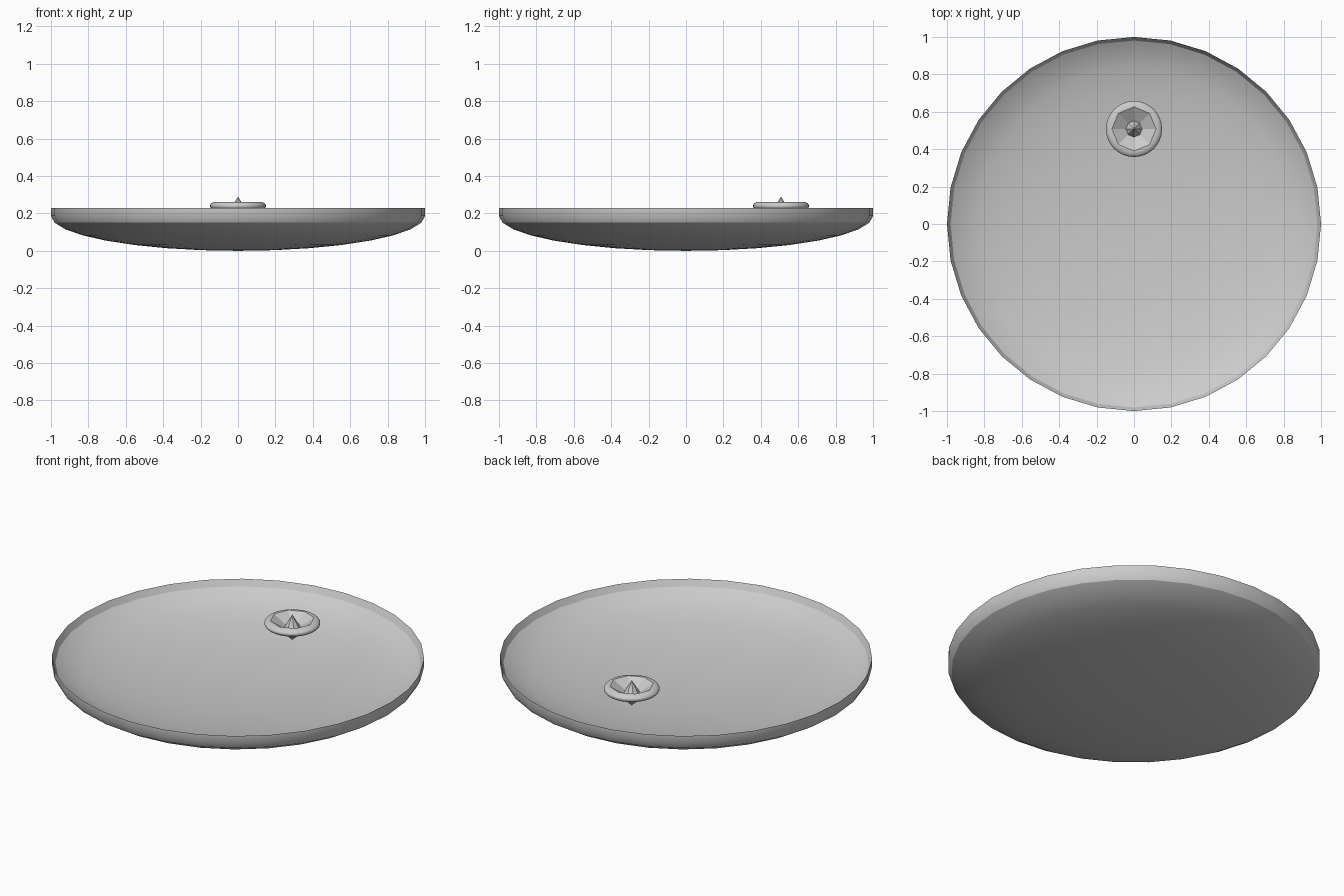
import bpy
import bmesh
from math import sin, cos, pi, radians

cube = bpy.data.objects.get("Cube")
if cube:
    bpy.data.objects.remove(cube, do_unlink=True)

grey = bpy.data.materials.new("light_grey")
grey.use_nodes = True
colour = (0.6, 0.6, 0.6, 1)
grey.diffuse_color = colour
grey.node_tree.nodes["Principled BSDF"].inputs["Base Color"].default_value = colour


def octagon(angle):
    """Radius factor that turns a circle into an eight-sided outline."""
    return cos(pi / 8) / cos(angle % (pi / 4) - pi / 8)


def lathe(name, profile, sides, y=0.0, smooth=28.5, eight_sided=0):
    """Turn a (radius, height) profile; its last rings may be eight-sided."""
    bm = bmesh.new()
    rings = []
    for n, (r, z) in enumerate(profile):
        ring = []
        for i in range(sides if r > 1e-5 else 1):
            a = 2 * pi * i / sides
            k = r * octagon(a) if n >= len(profile) - eight_sided else r
            ring.append(bm.verts.new((k * cos(a), y + k * sin(a), z)))
        rings.append(ring)
    for a, b in zip(rings, rings[1:]):
        for i in range(sides):
            j = (i + 1) % sides
            corners = [a[i % len(a)], a[j % len(a)], b[j % len(b)], b[i % len(b)]]
            bm.faces.new(list(dict.fromkeys(corners)))
    bmesh.ops.recalc_face_normals(bm, faces=bm.faces)
    mesh = bpy.data.meshes.new(name)
    bm.to_mesh(mesh)
    bm.free()
    mesh.materials.append(grey)
    obj = bpy.data.objects.new(name, mesh)
    bpy.context.collection.objects.link(obj)
    bpy.ops.object.select_all(action="DESELECT")
    obj.select_set(True)
    bpy.context.view_layer.objects.active = obj
    bpy.ops.object.shade_smooth_by_angle(angle=radians(smooth))


def bowl_curve(base, height):
    """Quarter ellipse from the pole out to the rim."""
    return [(sin(k * pi / 16), base + height * (1 - cos(k * pi / 16)))
            for k in range(9)]


# Dish: curved shell with a short upright rim and a hollow of the same curve
RIM, DEPTH = 0.23, 0.187
outside = bowl_curve(0, DEPTH)
inside = bowl_curve(RIM - DEPTH, DEPTH)
lathe("dish", outside + inside[::-1], 32)

# Receiver floating above the dish: rounded ring with an eight-sided recess
FEED_Y = 0.508
ring = [(0.115 + 0.035 * cos(radians(t)), 0.24 + 0.022 * sin(radians(t)))
        for t in range(-90, 81, 17)]
lathe("receiver_ring", ring + [(0.118, 0.262), (0.04, 0.215)], 32, FEED_Y,
      smooth=20, eight_sided=2)

# Pointed centre of the receiver, above and below
lathe("receiver_underside", [(0, 0.14), (0.065, 0.2), (0.115, 0.218)], 8, FEED_Y)
lathe("receiver_spike", [(0, 0.19), (0.045, 0.215), (0, 0.29)], 8, FEED_Y)
